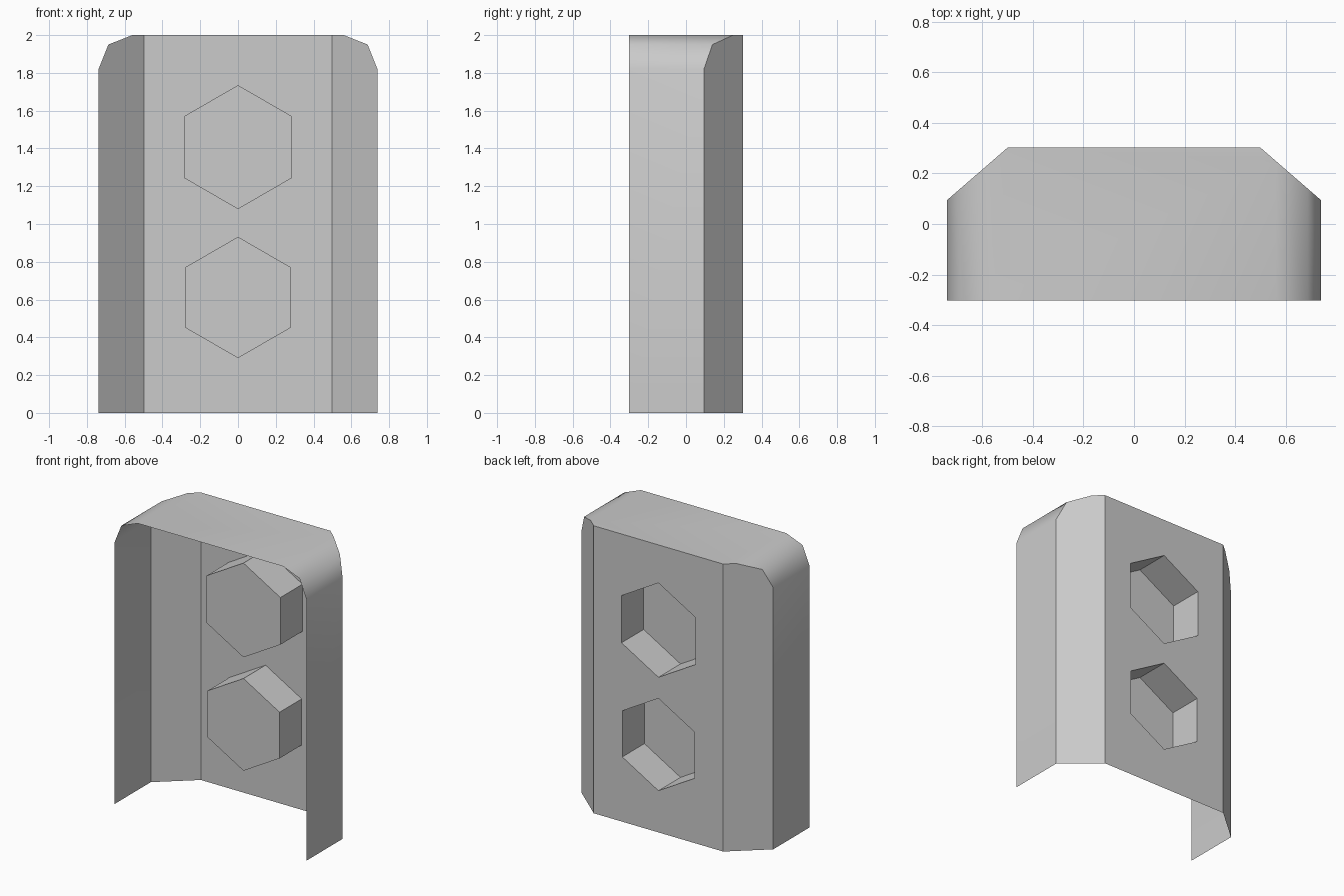
import bpy
import bmesh
from math import sin, cos, pi
from mathutils import Vector

cube = bpy.data.objects.get("Cube")
if cube:
    bpy.data.objects.remove(cube)

FRONT, BACK, FLOOR = -0.303, 0.303, 0.06
POCKETS = {"upper_pocket": (1.407, 0.328), "lower_pocket": (0.611, 0.321)}

grey = bpy.data.materials.new("light_grey")
grey.use_nodes = True
grey.diffuse_color = (0.6, 0.6, 0.6, 1)
grey.node_tree.nodes["Principled BSDF"].inputs["Base Color"].default_value = (0.6, 0.6, 0.6, 1)


def finish(bm, name):
    mesh = bpy.data.meshes.new(name)
    bm.to_mesh(mesh)
    bm.free()
    mesh.materials.append(grey)
    obj = bpy.data.objects.new(name, mesh)
    bpy.context.collection.objects.link(obj)
    return obj


def hex_loop(bm, z, r, y):
    verts = [bm.verts.new((r * sin(i * pi / 3), y, z + r * cos(i * pi / 3))) for i in range(6)]
    return verts, [bm.edges.new((verts[i - 1], verts[i])) for i in range(6)]


# Housing: round-cornered outline extruded from front to back
bm = bmesh.new()
half = [(0.738, 0), (0.738, 1.82), (0.686, 1.95), (0.56, 2)]
outline = half + [(-x, z) for x, z in reversed(half)]
face = bm.faces.new([bm.verts.new((x, FRONT, z)) for x, z in outline])
ext = bmesh.ops.extrude_face_region(bm, geom=[face], use_keep_orig=True)
bmesh.ops.translate(bm, vec=(0, BACK - FRONT, 0),
                    verts=[g for g in ext["geom"] if isinstance(g, bmesh.types.BMVert)])
bm.normal_update()

# Slanted back corners: slice both sides and cap the cuts
slants = []
for side in (1, -1):
    normal = Vector((side * 0.208, 0.24, 0)).normalized()
    cut = bmesh.ops.bisect_plane(bm, geom=bm.verts[:] + bm.edges[:] + bm.faces[:],
                                 plane_co=(side * 0.498, BACK, 0), plane_no=normal, clear_outer=True)
    rim = [g for g in cut["geom_cut"] if isinstance(g, bmesh.types.BMEdge)]
    slants += bmesh.ops.contextual_create(bm, geom=rim)["faces"]

# Open the front and the underside, and replace the back with a pierced wall
bmesh.ops.recalc_face_normals(bm, faces=bm.faces[:])
back = [f for f in bm.faces if f.normal.y > 0.99]
rim = [e for f in back for e in f.edges]
bmesh.ops.delete(bm, geom=back, context="FACES_ONLY")
for z, r in POCKETS.values():
    rim += hex_loop(bm, z, r, BACK)[1]
wall = bmesh.ops.triangle_fill(bm, edges=rim, use_beauty=True, normal=(0, 1, 0))
wall = [g for g in wall["geom"] if isinstance(g, bmesh.types.BMFace)]
bm.normal_update()
flat = set(wall) | set(slants)
gone = [f for f in bm.faces if f not in flat and (f.normal.y < -0.99 or f.normal.z < -0.99)]
bmesh.ops.delete(bm, geom=gone, context="FACES")
bmesh.ops.dissolve_limit(bm, angle_limit=0.01, verts=[],
                         edges=[e for e in bm.edges if all(abs(v.co.y - BACK) < 1e-4 for v in e.verts)])
bmesh.ops.recalc_face_normals(bm, faces=bm.faces[:])

# Outer sweep is smooth, with sharp edges around the slants and back
for f in bm.faces:
    f.smooth = abs(f.normal.y) < 0.1
for e in bm.edges:
    e.smooth = all(f.smooth for f in e.link_faces)
finish(bm, "housing")

# Hexagonal pockets sunk into the back wall
for name, (z, r) in POCKETS.items():
    bm = bmesh.new()
    outer, inner = hex_loop(bm, z, r, BACK)[0], hex_loop(bm, z, r, FLOOR)[0]
    bm.faces.new(inner)
    for i in range(6):
        bm.faces.new((outer[i - 1], outer[i], inner[i], inner[i - 1]))
    bmesh.ops.recalc_face_normals(bm, faces=bm.faces[:])
    if next(f for f in bm.faces if len(f.verts) == 6).normal.y < 0:
        bmesh.ops.reverse_faces(bm, faces=bm.faces[:])
    finish(bm, name)
